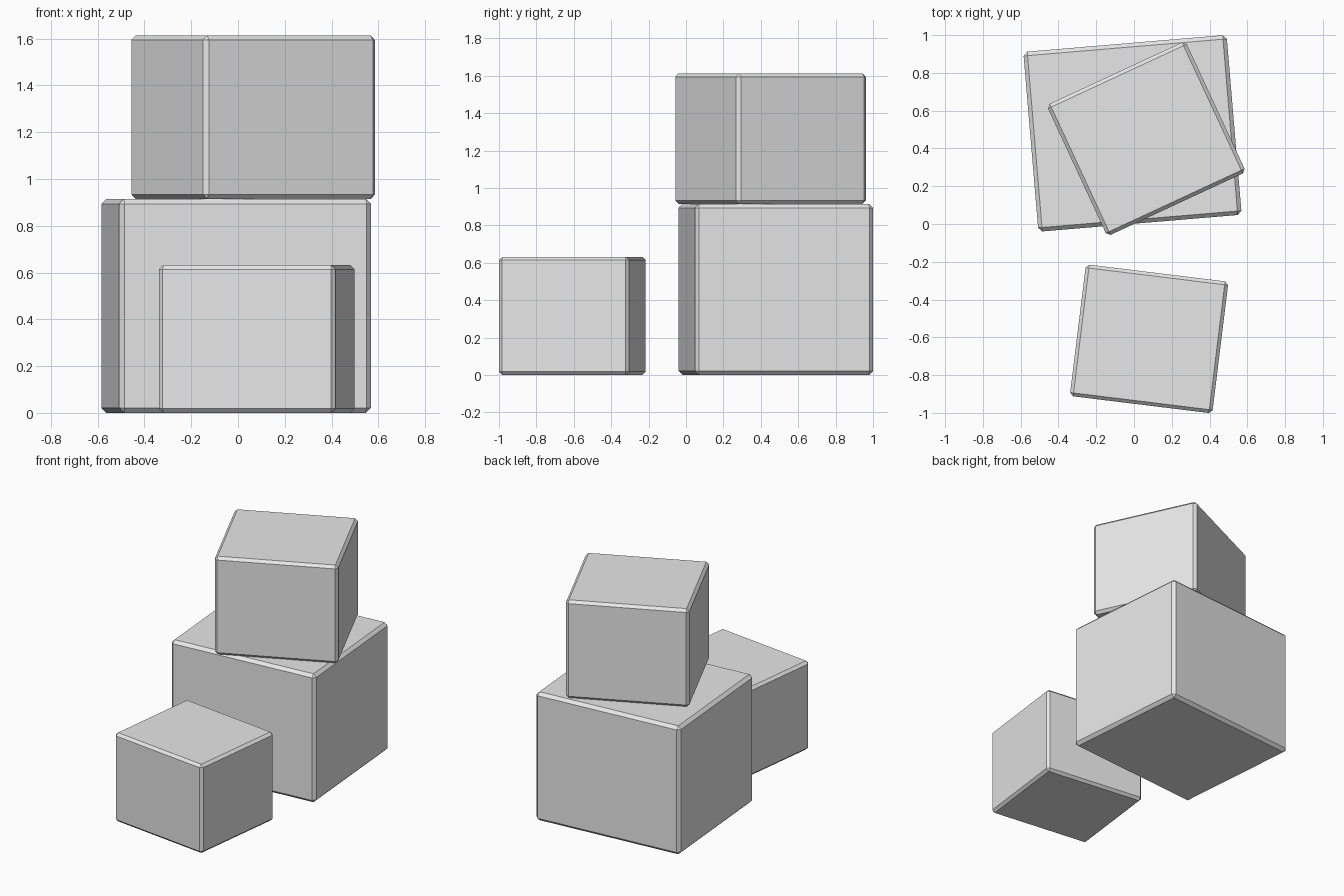
import bpy
from math import radians

cube = bpy.data.objects.get("Cube")
if cube:
    bpy.data.objects.remove(cube, do_unlink=True)

# Single plain grey
GREY = (0.8, 0.8, 0.8, 1)
grey = bpy.data.materials.new("light_grey")
grey.use_nodes = True
grey.diffuse_color = GREY
grey.node_tree.nodes["Principled BSDF"].inputs["Base Color"].default_value = GREY


def crate(name, size, centre, base, turn, chamfer):
    """Chamfered box standing on height base, turned about z."""
    bpy.ops.mesh.primitive_cube_add(size=1)
    box = bpy.context.object
    box.name = name
    box.scale = size
    bpy.ops.object.transform_apply(location=False, rotation=False, scale=True)
    box.location = (*centre, base + size[2] / 2)
    box.rotation_euler.z = radians(turn)
    box.data.materials.append(grey)
    bevel = box.modifiers.new("chamfer", 'BEVEL')
    bevel.width = chamfer
    bevel.segments = 1
    return box


# Large box with a medium one stacked on it, and a small one in front
crate("large_box", (1.08, 0.955, 0.915), (-0.008, 0.48), 0, 4.8, 0.021)
crate("stacked_box", (0.81, 0.765, 0.698), (0.065, 0.452), 0.915, 24.9, 0.019)
crate("small_box", (0.76, 0.702, 0.632), (0.08, -0.608), 0, -7, 0.018)
